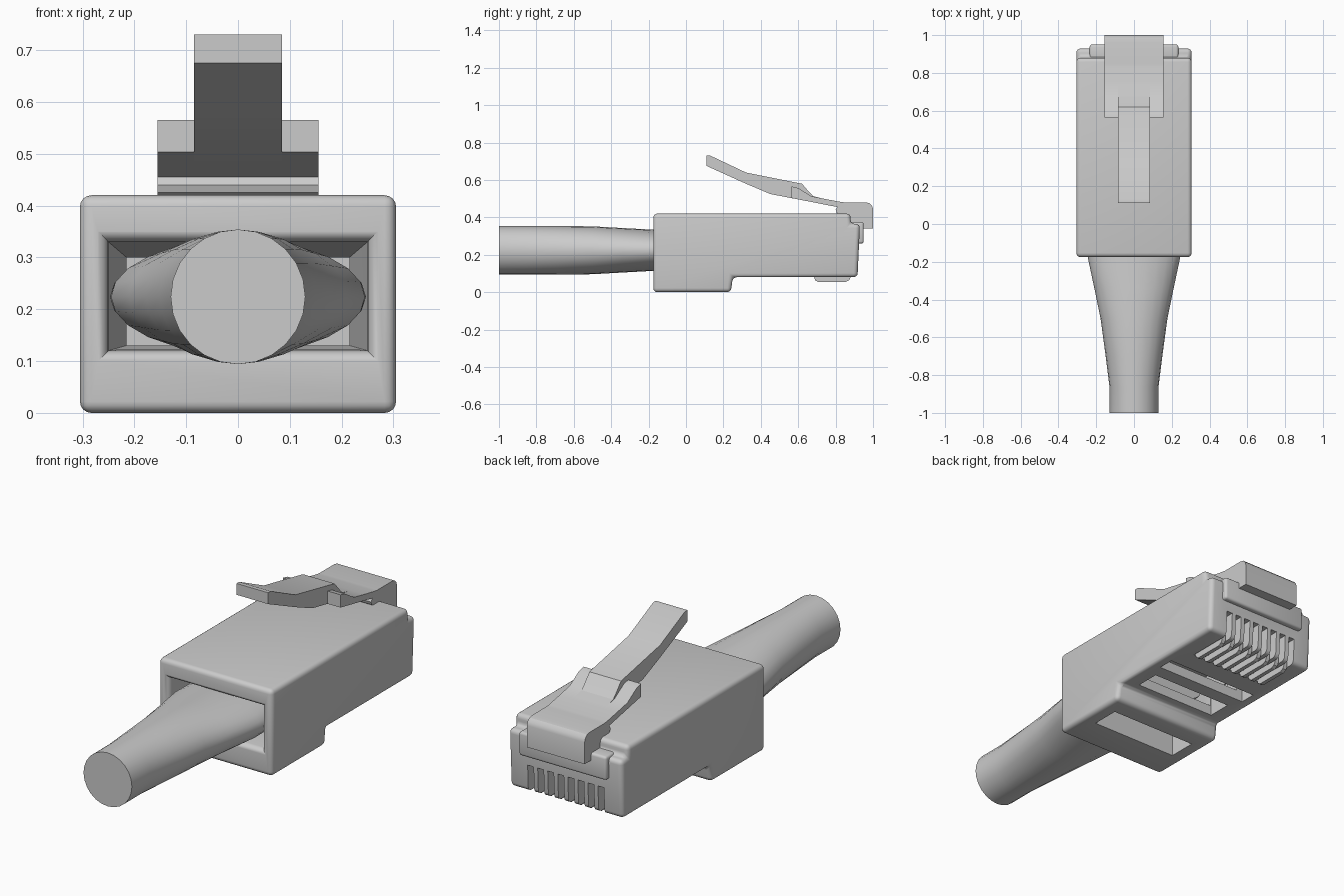
import bpy, bmesh, math

if "Cube" in bpy.data.objects:
    bpy.data.objects.remove(bpy.data.objects["Cube"])


def finish(bm, name):
    bmesh.ops.recalc_face_normals(bm, faces=bm.faces)
    me = bpy.data.meshes.new(name)
    bm.to_mesh(me)
    bm.free()
    ob = bpy.data.objects.new(name, me)
    bpy.context.collection.objects.link(ob)
    return ob


def loft(name, rings):
    bm = bmesh.new()
    rows = [[bm.verts.new(p) for p in r] for r in rings]
    n = len(rows[0])
    for a, b in zip(rows, rows[1:]):
        for i in range(n):
            bm.faces.new((a[i], a[(i + 1) % n], b[(i + 1) % n], b[i]))
    bm.faces.new(rows[0])
    bm.faces.new(rows[-1][::-1])
    return finish(bm, name)


def extrude(name, profile, x0, x1):
    # side profile (y, z) swept across x
    return loft(name, [[(x, y, z) for y, z in profile] for x in (x0, x1)])


def box(name, x0, x1, y0, y1, z0, z1):
    return extrude(name, [(y0, z0), (y1, z0), (y1, z1), (y0, z1)], x0, x1)


def apply(ob, mod):
    bpy.context.view_layer.objects.active = ob
    bpy.ops.object.modifier_apply(modifier=mod.name)


def bevel(ob, width, segs=4):
    m = ob.modifiers.new("bevel", 'BEVEL')
    m.width, m.segments = width, segs
    m.limit_method, m.angle_limit = 'ANGLE', math.radians(40)
    apply(ob, m)


def cut(ob, cutter):
    m = ob.modifiers.new("cut", 'BOOLEAN')
    m.operation, m.solver, m.object = 'DIFFERENCE', 'EXACT', cutter
    apply(ob, m)
    bpy.data.objects.remove(cutter)


def smooth(ob):
    bpy.ops.object.select_all(action='DESELECT')
    ob.select_set(True)
    bpy.context.view_layer.objects.active = ob
    bpy.ops.object.shade_smooth_by_angle(angle=math.radians(30))


# plug body with stepped underside and lowered nose edge
body = extrude("plug_body", [(-.175, 0), (.24, 0), (.25, .08), (.917, .08),
                             (.93, .365), (.88, .365), (.88, .42), (-.175, .42)], -.305, .305)
bevel(body, .022)


# cable mouth: rounded lip, then a cavity that narrows inside
def rect(y, hx, z0, z1):
    return [(-hx, y, z0), (hx, y, z0), (hx, y, z1), (-hx, y, z1)]


rings = []
for i in range(5):
    a = i / 4 * math.pi / 2
    f, d = .03 * (1 - math.sin(a)), .03 * (1 - math.cos(a))
    rings.append(rect(-.177 + d, .25 + f, .12 - f, .33 + f))
    if i == 4:
        rings[-1] = rect(-.147, .25, .12, .33)
rings += [rect(.1, .25, .12, .33), rect(.25, .215, .13, .30), rect(.64, .215, .13, .30)]
cut(body, loft("mouth_cutter", rings))

# underside windows
for hx, y0, y1, z0, z1 in [(.235, 0, .14, -.05, .18), (.22, .30, .42, .03, .2),
                           (.25, .49, .57, .03, .16)]:
    cut(body, box("window_cutter", -hx, hx, y0, y1, z0, z1))

# contact slots and contacts
pitch = .054
for i in range(8):
    x = (i - 3.5) * pitch
    cut(body, box("slot_cutter", x - .016, x + .016, .68, 1.0, .03, .21))
    contact = extrude("contact_%d" % (i + 1), [(.685, .08), (.69, .064), (.705, .055), (.855, .055),
                                               (.872, .064), (.88, .08), (.88, .15), (.82, .215),
                                               (.67, .215), (.67, .13)], x - .01, x + .01)
smooth(body)

# raised plate on the nose
plate = box("nose_plate", -.235, .235, .86, .95, .26, .375)
bevel(plate, .012, 3)
smooth(plate)

# latch base with short wings
base = extrude("latch_base", [(.565, .503), (.565, .565), (.60, .557), (.67, .513), (.75, .497),
                              (.83, .482), (.85, .48), (.96, .48), (.98, .476), (.994, .463),
                              (1, .445), (1, .34), (.95, .34), (.95, .365), (.87, .37),
                              (.87, .415), (.82, .415), (.805, .425), (.80, .44), (.81, .455)],
               -.155, .155)
smooth(base)

# latch lever
lever = extrude("latch_lever", [(.75, .467), (.45, .525), (.32, .58), (.11, .675), (.11, .73),
                                (.13, .73), (.32, .64), (.62, .58), (.65, .545), (.68, .513),
                                (.75, .496)], -.085, .085)
smooth(lever)

# cable flattening from round to oval as it enters the plug
rings = []
for y, rx, rz in [(-1, .13, .13), (-.86, .13, .13), (-.7, .15, .13), (-.5, .177, .128),
                  (-.34, .21, .119), (-.175, .245, .11), (-.02, .247, .103),
                  (.1, .235, .095), (.24, .205, .08)]:
    rings.append([(rx * math.cos(k * math.tau / 24), y, .224 + rz * math.sin(k * math.tau / 24))
                  for k in range(24)])
smooth(loft("cable", rings))
